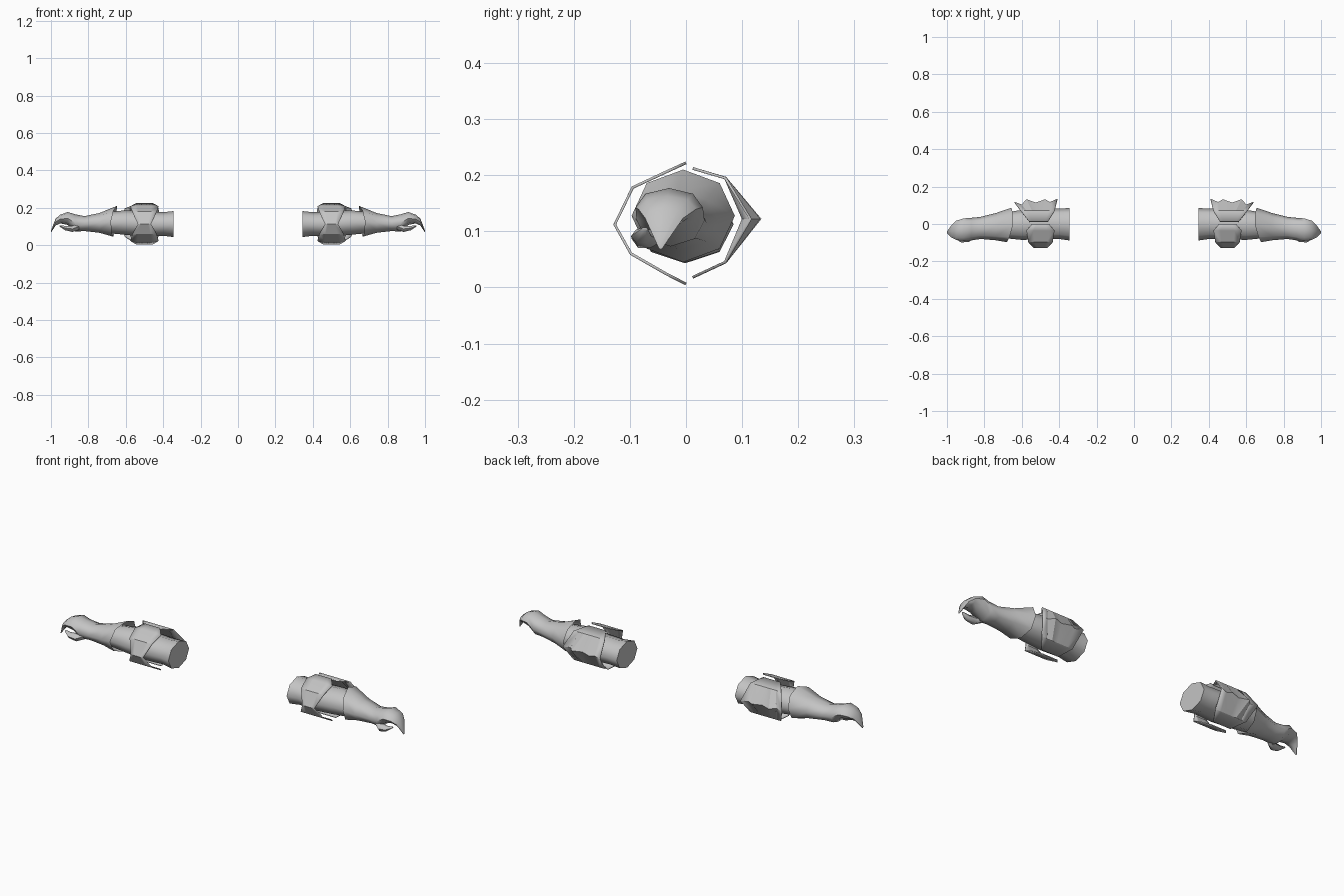
import bpy, bmesh, math

cube = bpy.data.objects.get("Cube")
if cube:
    bpy.data.objects.remove(cube, do_unlink=True)

grey = bpy.data.materials.new("light_grey")
grey.use_nodes = True
grey.diffuse_color = (0.55, 0.55, 0.55, 1)
grey.node_tree.nodes["Principled BSDF"].inputs["Base Color"].default_value = (0.55, 0.55, 0.55, 1)


def finish(name, bm, angle, thickness=0):
    bmesh.ops.recalc_face_normals(bm, faces=bm.faces)
    mesh = bpy.data.meshes.new(name)
    bm.to_mesh(mesh)
    bm.free()
    mesh.materials.append(grey)
    obj = bpy.data.objects.new(name, mesh)
    bpy.context.collection.objects.link(obj)
    if thickness:
        mod = obj.modifiers.new("thickness", "SOLIDIFY")
        mod.thickness = thickness
        mod.offset = 0
    bpy.ops.object.select_all(action="DESELECT")
    obj.select_set(True)
    bpy.context.view_layer.objects.active = obj
    bpy.ops.object.shade_smooth_by_angle(angle=math.radians(angle))


def grid(bm, rows, closed):
    """Skin a list of equally long rows of points."""
    verts = [[bm.verts.new(p) for p in row] for row in rows]
    n = len(rows[0])
    for a, b in zip(verts, verts[1:]):
        for i in range(n if closed else n - 1):
            j = (i + 1) % n
            bm.faces.new((a[i], a[j], b[j], b[i]))
    return verts


def tube(name, side, sections, sides, caps, slant=None):
    """Loft of rings given as x, y min, y max, z min, z max."""
    rows = []
    for k, (x, y0, y1, z0, z1) in enumerate(sections):
        row = []
        for i in range(sides):
            a = 2 * math.pi * i / sides
            c, s = math.cos(a), math.sin(a)
            px = x + (slant(c, s) if slant and k == 0 else 0)
            row.append((side * px, (y0 + y1 + c * (y1 - y0)) / 2, (z0 + z1 + s * (z1 - z0)) / 2))
        rows.append(row)
    bm = bmesh.new()
    verts = grid(bm, rows, True)
    for end in caps:
        bm.faces.new(verts[end])
    finish(name, bm, 60)


def plate(name, side, rows, thickness=0.005):
    bm = bmesh.new()
    grid(bm, [[(side * x, y, z) for x, y, z in row] for row in rows], False)
    finish(name, bm, 25, thickness)


def band(x0, x1, y, z, count=5):
    return [(x0 + (x1 - x0) * i / (count - 1), y, z) for i in range(count)]


sleeve = [(0.345, -0.088, 0.085, 0.043, 0.182), (0.40, -0.08, 0.083, 0.05, 0.176),
          (0.50, -0.082, 0.085, 0.045, 0.18), (0.60, -0.085, 0.075, 0.055, 0.187),
          (0.70, -0.075, 0.06, 0.065, 0.175)]
glove = [(0.667, -0.097, 0.087, 0.045, 0.21), (0.74, -0.087, 0.058, 0.066, 0.172),
         (0.82, -0.08, 0.038, 0.075, 0.155), (0.87, -0.088, 0.033, 0.073, 0.165),
         (0.91, -0.09, 0.03, 0.108, 0.177), (0.95, -0.085, 0.018, 0.116, 0.163),
         (0.975, -0.073, -0.005, 0.105, 0.142), (1.0, -0.05, -0.04, 0.068, 0.078)]
thumb = [(0.85, -0.075, -0.03, 0.08, 0.12), (0.885, -0.097, -0.052, 0.068, 0.106),
         (0.925, -0.098, -0.062, 0.078, 0.105), (0.955, -0.08, -0.068, 0.10, 0.107)]

# jagged middle edge of the rear elbow guard
jagged = [(0.41, 0.132), (0.45, 0.115), (0.475, 0.13), (0.525, 0.112),
          (0.575, 0.13), (0.60, 0.102), (0.638, 0.115)]

for label, side in (("left", 1), ("right", -1)):
    tube(label + "_sleeve", side, sleeve, 8, (0,))
    # cuff opening reaches back to a point at the top
    tube(label + "_glove", side, glove, 8, (-1,),
         lambda c, s: -0.02 * max(s, 0) ** 2 - 0.012 * c)
    tube(label + "_thumb", side, thumb, 6, (0, -1))
    # folded front elbow guard, narrow at its middle
    plate(label + "_front_elbow_guard", side, [
        band(0.455, 0.545, 0, 0.222), band(0.425, 0.575, -0.035, 0.206),
        band(0.435, 0.565, -0.095, 0.178), band(0.465, 0.535, -0.127, 0.112),
        band(0.435, 0.565, -0.098, 0.06), band(0.425, 0.575, -0.035, 0.024),
        band(0.455, 0.545, 0, 0.006)])
    # folded rear elbow guard with pointed sides
    plate(label + "_rear_elbow_guard", side, [
        band(0.46, 0.56, 0.012, 0.212, 7), band(0.425, 0.605, 0.07, 0.195, 7),
        [(x, y, 0.122) for x, y in jagged],
        band(0.425, 0.605, 0.07, 0.045, 7), band(0.46, 0.56, 0.012, 0.018, 7)])
